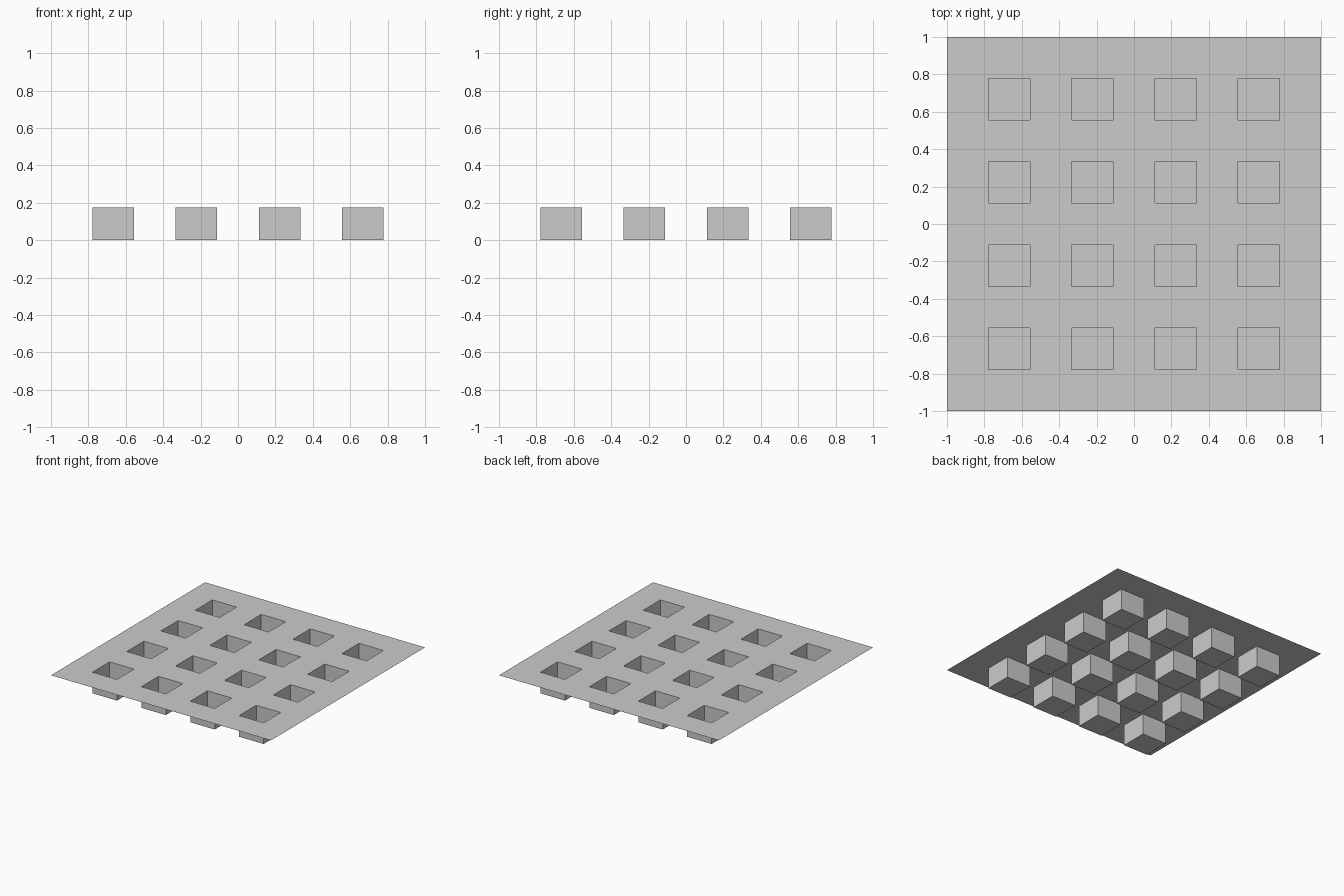
import bpy, bmesh

if "Cube" in bpy.data.objects:
    bpy.data.objects.remove(bpy.data.objects["Cube"])

CELLS = 9          # grid cells per side
SIZE = 2.0
DEPTH = 0.174      # pocket depth
STEP = SIZE / CELLS

bm = bmesh.new()

# Thin flat sheet divided into a 9 x 9 grid
bmesh.ops.create_grid(bm, x_segments=CELLS, y_segments=CELLS, size=SIZE / 2)
bmesh.ops.translate(bm, verts=bm.verts, vec=(0, 0, DEPTH))


def is_pocket(face):
    c = face.calc_center_median()
    col = int((c.x + SIZE / 2) / STEP)
    row = int((c.y + SIZE / 2) / STEP)
    return col % 2 == 1 and row % 2 == 1


# Every second cell is pushed down into a square pocket with a closed floor
pockets = [f for f in bm.faces if is_pocket(f)]
floors = bmesh.ops.extrude_discrete_faces(bm, faces=pockets)["faces"]
for floor in floors:
    bmesh.ops.translate(bm, verts=floor.verts, vec=(0, 0, -DEPTH))

mesh = bpy.data.meshes.new("pocket_tray")
bm.to_mesh(mesh)
bm.free()
tray = bpy.data.objects.new("pocket_tray", mesh)
bpy.context.collection.objects.link(tray)
